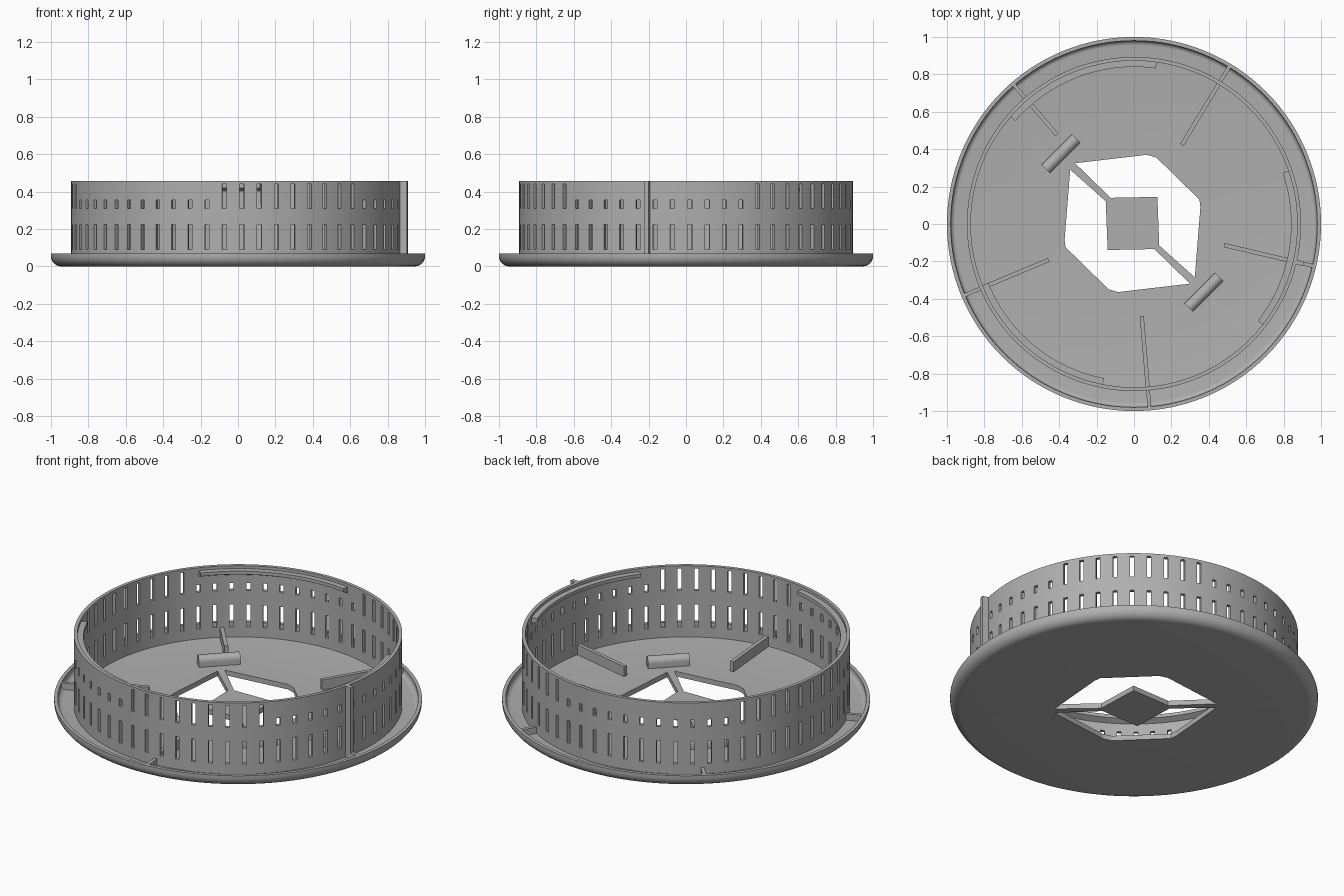
import bpy, bmesh, math
from mathutils import Matrix

old = bpy.data.objects.get("Cube")
if old:
    bpy.data.objects.remove(old)

GREY = (0.43, 0.43, 0.43, 1)
mat = bpy.data.materials.new("plain grey")
mat.use_nodes = True
mat.diffuse_color = GREY
mat.node_tree.nodes["Principled BSDF"].inputs["Base Color"].default_value = GREY

FLOOR, RIM, TOP = 0.03, 0.07, 0.457
R_OUT, R_IN = 0.893, 0.873


def polar(r, deg, z):
    a = math.radians(deg)
    return (r * math.cos(a), r * math.sin(a), z)


def finish(name, bm, recalc=True):
    if recalc:
        bmesh.ops.recalc_face_normals(bm, faces=bm.faces)
    me = bpy.data.meshes.new(name)
    bm.to_mesh(me)
    bm.free()
    me.materials.append(mat)
    ob = bpy.data.objects.new(name, me)
    bpy.context.collection.objects.link(ob)
    return ob


def smooth(ob):
    ob.data.shade_smooth()
    ob.data.set_sharp_from_angle(angle=math.radians(30))


def apply(ob, mod):
    bpy.context.view_layer.objects.active = ob
    bpy.ops.object.modifier_apply(modifier=mod.name)


def prism(name, points, z0, z1):
    bm = bmesh.new()
    face = bm.faces.new([bm.verts.new((x, y, z0)) for x, y in points])
    new = bmesh.ops.extrude_face_region(bm, geom=[face])["geom"]
    bmesh.ops.translate(bm, vec=(0, 0, z1 - z0),
                        verts=[v for v in new if isinstance(v, bmesh.types.BMVert)])
    if not face.is_valid or len(bm.faces) < len(points) + 2:
        bmesh.ops.holes_fill(bm, edges=bm.edges, sides=0)
    return finish(name, bm)


def radial_rib(name, deg, r0, r1, width, z0, z1):
    bm = bmesh.new()
    m = (Matrix.Rotation(math.radians(deg), 4, 'Z')
         @ Matrix.Translation(((r0 + r1) / 2, 0, (z0 + z1) / 2))
         @ Matrix.Diagonal((r1 - r0, width, z1 - z0, 1)))
    bmesh.ops.create_cube(bm, size=1, matrix=m)
    return finish(name, bm)


def sweep_arc(name, profile, a0, a1, steps):
    bm = bmesh.new()
    rows = [[bm.verts.new(polar(r, a0 + (a1 - a0) * i / steps, z)) for r, z in profile]
            for i in range(steps + 1)]
    n = len(profile)
    for p, q in zip(rows, rows[1:]):
        for j in range(n):
            k = (j + 1) % n
            bm.faces.new((p[j], q[j], q[k], p[k]))
    bm.faces.new(rows[0])
    bm.faces.new(rows[-1])
    return finish(name, bm)


# Round base plate with rolled outer edge and raised rim
profile = [(0, 0)]
profile += [(0.945 + 0.055 * math.sin(t), 0.055 - 0.055 * math.cos(t))
            for t in (math.pi / 2 * i / 8 for i in range(9))]
profile += [(1, RIM), (0.98, RIM)]
profile += [(0.955 + 0.025 * math.cos(t), 0.055 - 0.025 * math.sin(t))
            for t in (math.pi / 2 * i / 5 for i in range(6))]
profile += [(0, FLOOR)]
bm = bmesh.new()
verts = [bm.verts.new((r, 0, z)) for r, z in profile]
edges = [bm.edges.new(pair) for pair in zip(verts, verts[1:])]
bmesh.ops.spin(bm, geom=verts + edges, cent=(0, 0, 0), axis=(0, 0, 1),
               angle=math.tau, steps=128, use_duplicate=False)
bmesh.ops.remove_doubles(bm, verts=bm.verts, dist=0.0001)
plate = finish("base_plate", bm)

# Two openings that leave a central square held by two struts
opening = [(-0.315, 0.325), (0.07, 0.37), (0.12, 0.355), (0.35, 0.13), (0.355, 0.09),
           (0.325, -0.285), (0.135, -0.115), (0.125, 0.145), (-0.125, 0.14)]
mirrored = [(-0.016 - x, 0.006 - y) for x, y in opening]
for points in (opening, mirrored):
    cutter = prism("opening_cutter", points, -0.1, 0.2)
    cutter.hide_render = True
    mod = plate.modifiers.new("opening", 'BOOLEAN')
    mod.operation, mod.solver, mod.object = 'DIFFERENCE', 'EXACT', cutter
    apply(plate, mod)
    bpy.data.objects.remove(cutter)
smooth(plate)

# Slotted wall: tall upper slots alternate with short ones every 60 degrees
PITCH, HALF = 6, 0.72
levels = [FLOOR, 0.09, 0.225, 0.31, 0.355, 0.44, TOP]
angles = []
for i in range(60):
    c = 1.3 + PITCH * i
    angles += [c - HALF, c + HALF, c + HALF + (PITCH - 2 * HALF) / 3,
               c + HALF + (PITCH - 2 * HALF) * 2 / 3]
bm = bmesh.new()
grid = [[bm.verts.new(polar(R_OUT, a, z)) for z in levels] for a in angles]
for i, col in enumerate(grid):
    nxt = grid[(i + 1) % len(grid)]
    is_slot = i % 4 == 0
    tall = (angles[i] + HALF - 25.3 + 0.5) % 120 < 49
    for j in range(len(levels) - 1):
        if is_slot and (j in (1, 3) or (j == 4 and tall)):
            continue
        bm.faces.new((col[j], nxt[j], nxt[j + 1], col[j + 1]))
wall = finish("slotted_wall", bm, recalc=False)
mod = wall.modifiers.new("thickness", 'SOLIDIFY')
mod.thickness, mod.offset = R_OUT - R_IN, -1
apply(wall, mod)
smooth(wall)

# Three catch ledges inside the top of the wall
ledge = [(0.88, 0.4), (0.84, 0.42), (0.84, 0.44), (0.88, 0.44)]
for k in range(3):
    smooth(sweep_arc(f"catch_ledge_{k + 1}", ledge, 82 + 120 * k, 139 + 120 * k, 24))

# Five spokes: inner floor ribs and outer rim braces
for k in range(5):
    deg = -13.2 + 72 * k
    inner = 0.63 if k == 2 else 0.495
    radial_rib(f"floor_rib_{k + 1}", deg, inner, 0.88, 0.022, FLOOR - 0.01, 0.09)
    radial_rib(f"rim_brace_{k + 1}", deg, 0.885, 0.985, 0.02, FLOOR - 0.01, RIM - 0.002)

# Upright key on the outside of the wall
radial_rib("upright_key", -13.2, 0.88, 0.93, 0.025, FLOOR - 0.01, TOP)

# Two round-topped bars at the ends of the struts
for side, (x, y) in (("left", (0.375, -0.365)), ("right", (-0.39, 0.375))):
    bm = bmesh.new()
    section = [(0.032, FLOOR - 0.005)]
    section += [(0.032 * math.cos(t), 0.058 + 0.032 * math.sin(t))
                for t in (math.pi * i / 12 for i in range(13))]
    section += [(-0.032, FLOOR - 0.005)]
    turn = Matrix.Translation((x, y, 0)) @ Matrix.Rotation(math.radians(45), 4, 'Z')
    ends = [[bm.verts.new((s, p, z)) for p, z in section] for s in (-0.115, 0.115)]
    for j in range(len(section)):
        k = (j + 1) % len(section)
        bm.faces.new((ends[0][j], ends[0][k], ends[1][k], ends[1][j]))
    for end in ends:
        bm.faces.new(end)
    bm.transform(turn)
    smooth(finish(f"{side}_bar", bm))
